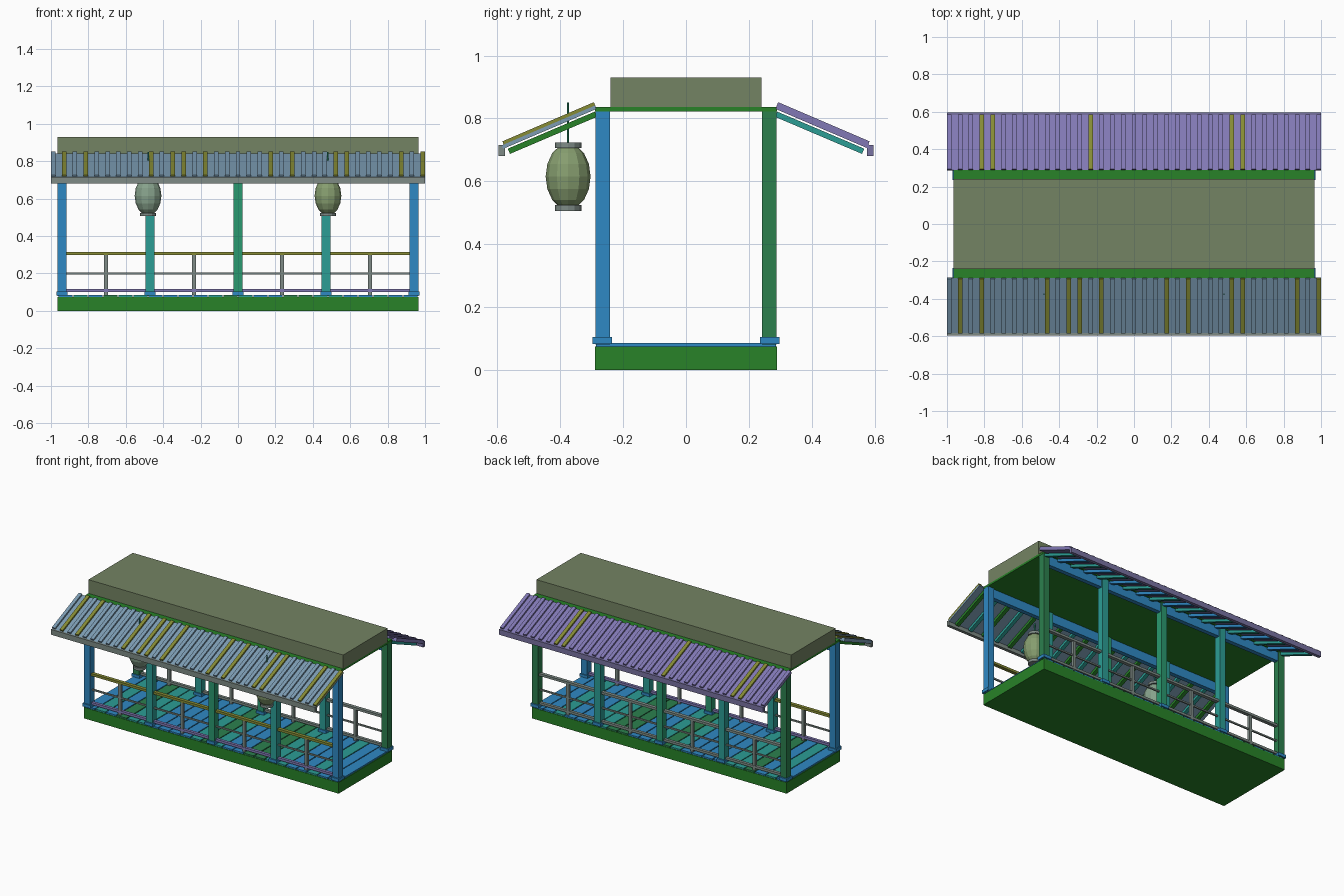
import bpy, bmesh, math, random

if "Cube" in bpy.data.objects:
    bpy.data.objects.remove(bpy.data.objects["Cube"])

random.seed(4)


def finish(name, bm, colors):
    bmesh.ops.recalc_face_normals(bm, faces=bm.faces)
    me = bpy.data.meshes.new(name)
    bm.to_mesh(me)
    bm.free()
    ob = bpy.data.objects.new(name, me)
    bpy.context.collection.objects.link(ob)
    for c in colors:
        mat = bpy.data.materials.new(name + "_paint")
        mat.diffuse_color = (*c, 1)
        mat.use_nodes = True
        mat.node_tree.nodes["Principled BSDF"].inputs["Base Color"].default_value = mat.diffuse_color
        me.materials.append(mat)
    return ob


def prisms(name, xs, width, profile, *colors, pick=None):
    """Extrude one (y, z) profile along x by width, at each x centre.
    pick gives the colour number of each piece."""
    bm = bmesh.new()
    for k, x in enumerate(xs):
        a = [bm.verts.new((x - width / 2, y, z)) for y, z in profile]
        b = [bm.verts.new((x + width / 2, y, z)) for y, z in profile]
        n = len(a)
        faces = [bm.faces.new(a), bm.faces.new(b)]
        faces += [bm.faces.new((a[i], a[(i + 1) % n], b[(i + 1) % n], b[i])) for i in range(n)]
        for f in faces:
            f.material_index = pick[k] if pick else 0
    return finish(name, bm, colors)


def rect(y0, y1, z0, z1):
    return [(y0, z0), (y1, z0), (y1, z1), (y0, z1)]


def slope(s, y0, z0, y1, z1, t):
    """Strip rising from the outer to the inner lower-edge point, thickness t upward."""
    d = math.hypot(y1 - y0, z1 - z0)
    ny, nz = (z1 - z0) / d * t, (y0 - y1) / d * t
    pts = [(y0, z0), (y1, z1), (y1 + ny, z1 + nz), (y0 + ny, z0 + nz)]
    return [(s * y, z) for y, z in pts]


def spread(n, half):
    return [-half + 2 * half * i / (n - 1) for i in range(n)]


def lathe(name, x, y, profile, sides, color):
    bm = bmesh.new()
    rings = []
    for r, z in profile:
        rings.append([bm.verts.new((x + r * math.cos(2 * math.pi * i / sides),
                                    y + r * math.sin(2 * math.pi * i / sides), z))
                      for i in range(sides)])
    for lo, hi in zip(rings, rings[1:]):
        for i in range(sides):
            j = (i + 1) % sides
            bm.faces.new((lo[i], lo[j], hi[j], hi[i]))
    bm.faces.new(rings[0])
    bm.faces.new(rings[-1])
    return finish(name, bm, [color])


GREEN, DARK_GREEN, SEA_GREEN = (0.021, 0.225, 0.021), (0.025, 0.216, 0.076), (0.023, 0.32, 0.16)
BLUE, TEAL = (0.028, 0.25, 0.55), (0.025, 0.34, 0.30)
OLIVE, YELLOW = (0.175, 0.23, 0.125), (0.24, 0.26, 0.035)
GREY, SLATE, PURPLE = (0.21, 0.26, 0.24), (0.20, 0.33, 0.45), (0.22, 0.19, 0.46)

# Platform, deck planks, ceiling and roof box
prisms("platform", [0], 1.93, rect(-0.29, 0.29, 0, 0.075), GREEN)
prisms("deck_planks", spread(24, 0.922), 0.074, rect(-0.287, 0.287, 0.07, 0.085),
       BLUE, TEAL, DARK_GREEN, pick=[random.randrange(3) for _ in range(23)] + [0])
prisms("ceiling", [0], 1.93, rect(-0.29, 0.29, 0.822, 0.836), GREEN)
prisms("roof_box", [0], 1.93, rect(-0.24, 0.24, 0.836, 0.93), OLIVE)

for side, s in (("front", -1), ("back", 1)):
    front = s < 0
    tile = SLATE if front else PURPLE

    def band(y0, y1, z0, z1):
        return rect(s * y0, s * y1, z0, z1)

    # Posts with base plates, and the beam they carry
    posts = spread(5, 0.941)
    post_paint = (BLUE, TEAL, SEA_GREEN) if front else (DARK_GREEN, TEAL, SEA_GREEN)
    prisms(side + "_posts", posts, 0.046, band(0.242, 0.288, 0.08, 0.825),
           *post_paint, pick=[0, 1, 2, 1, 0])
    prisms(side + "_post_bases", posts, 0.06, band(0.236, 0.297, 0.083, 0.104), BLUE)
    prisms(side + "_beam", [0], 1.9, band(0.25, 0.28, 0.76, 0.823), BLUE)

    # Railing
    prisms(side + "_top_rail", [0], 1.86, band(0.253, 0.277, 0.298, 0.314),
           YELLOW if front else GREY)
    prisms(side + "_middle_rail", [0], 1.86, band(0.26, 0.27, 0.195, 0.205), GREY)
    prisms(side + "_bottom_rail", [0], 1.86, band(0.255, 0.275, 0.1, 0.116),
           PURPLE if front else GREY)
    prisms(side + "_rail_stiles", spread(4, 0.706), 0.02, band(0.256, 0.274, 0.085, 0.3), GREY)

    # Sloping eave: rafters, sheet, ribs (a few painted yellow) and edge board
    prisms(side + "_rafters", spread(19, 0.945), 0.026,
           slope(s, 0.56, 0.687, 0.283, 0.805, 0.018),
           GREEN if front else BLUE, TEAL, pick=[(i + 1) % 2 if not front else i % 2 for i in range(19)])
    prisms(side + "_eave_sheet", [0], 2.0,
           slope(s, 0.582, 0.703, 0.285, 0.83, 0.012), tile)
    yellow = {1, 3, 9, 11, 12, 14, 20, 22, 26, 27, 32, 34} if front else {3, 4, 13, 26, 27}
    prisms(side + "_eave_ribs", spread(35, 0.988), 0.024,
           slope(s, 0.579, 0.715, 0.288, 0.8395, 0.013),
           tile, YELLOW, pick=[int(i in yellow) for i in range(35)])
    prisms(side + "_edge_board", [0], 2.0, band(0.575, 0.596, 0.68, 0.716),
           GREY if front else (0.19, 0.17, 0.36))

# Hanging lanterns under the front eave: squashed ball with a cap at each end
body = [(0.0715 * math.sin(a), 0.615 - 0.105 * math.cos(a))
        for a in (math.pi * i / 8 for i in range(1, 8))]
for side, x, paint, cord in (("left", -0.481, (0.24, 0.36, 0.26), TEAL),
                             ("right", 0.481, (0.24, 0.34, 0.16), SEA_GREEN)):
    lathe(side + "_lantern_body", x, -0.375, body, 12, paint)
    lathe(side + "_lantern_bottom_cap", x, -0.375, [(0.042, 0.506), (0.042, 0.524)], 12, GREY)
    lathe(side + "_lantern_top_cap", x, -0.375, [(0.042, 0.706), (0.042, 0.723)], 12, GREY)
    lathe(side + "_lantern_cord", x, -0.375, [(0.004, 0.72), (0.004, 0.85)], 6, cord)
